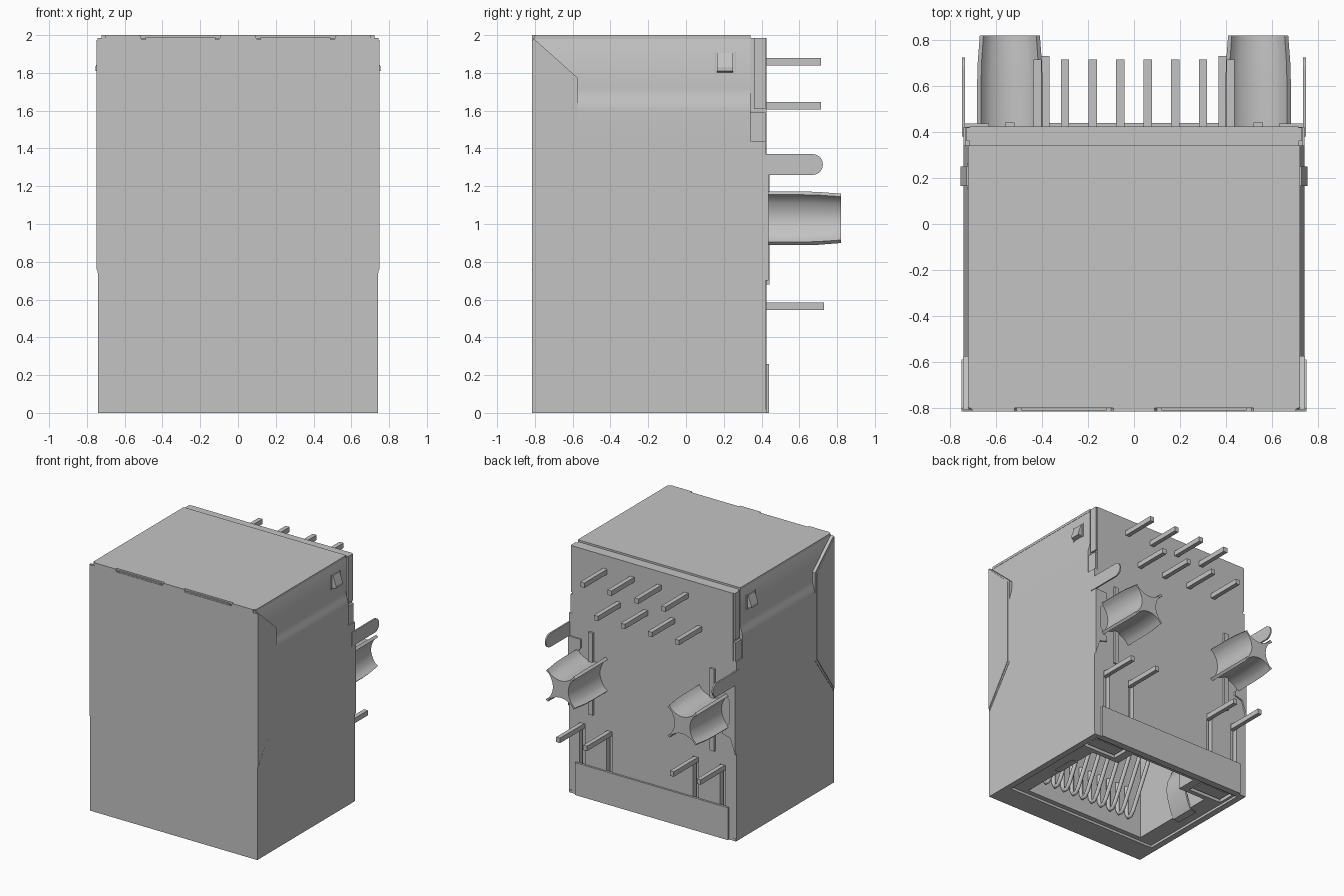
import bpy, bmesh, math

if "Cube" in bpy.data.objects:
    bpy.data.objects.remove(bpy.data.objects["Cube"])

grey = bpy.data.materials.new("metal grey")
grey.diffuse_color = (0.55, 0.55, 0.55, 1)
grey.use_nodes = True
grey.node_tree.nodes["Principled BSDF"].inputs["Base Color"].default_value = grey.diffuse_color


def finish(name, bm):
    bmesh.ops.recalc_face_normals(bm, faces=bm.faces)
    me = bpy.data.meshes.new(name)
    bm.to_mesh(me)
    bm.free()
    me.materials.append(grey)
    ob = bpy.data.objects.new(name, me)
    bpy.context.collection.objects.link(ob)
    return ob


def activate(ob):
    bpy.ops.object.select_all(action='DESELECT')
    ob.select_set(True)
    bpy.context.view_layer.objects.active = ob


def smooth(ob, deg=35):
    activate(ob)
    bpy.ops.object.shade_smooth_by_angle(angle=math.radians(deg))


def place(axis, u, v, w, sx=1):
    """2D point (u, v) at depth w: x -> (y,z), y -> (x,z), z -> (x,y)."""
    p = {'x': (w, u, v), 'y': (u, w, v), 'z': (u, v, w)}[axis]
    return (p[0] * sx, p[1], p[2])


def loft(name, axis, rings, sx=1):
    """Solid through a list of (depth, outline) sections."""
    bm = bmesh.new()
    vs = [[bm.verts.new(place(axis, u, v, w, sx)) for u, v in pts] for w, pts in rings]
    n = len(vs[0])
    for a, b in zip(vs, vs[1:]):
        for i in range(n):
            bm.faces.new((a[i], a[(i + 1) % n], b[(i + 1) % n], b[i]))
    bm.faces.new(vs[0])
    bm.faces.new(vs[-1])
    return finish(name, bm)


def prism(name, axis, pts, a, b, sx=1):
    return loft(name, axis, [(a, pts), (b, pts)], sx)


def box(name, x, y, z, sx=1):
    return prism(name, 'z', [(x[0], y[0]), (x[1], y[0]), (x[1], y[1]), (x[0], y[1])], z[0], z[1], sx)


def cut(ob, cutter):
    m = ob.modifiers.new("cut", 'BOOLEAN')
    m.operation = 'DIFFERENCE'
    m.solver = 'EXACT'
    m.object = cutter
    activate(ob)
    bpy.ops.object.modifier_apply(modifier=m.name)
    bpy.data.objects.remove(cutter)


# Inner housing with plug opening, latch notch, light pockets and pin slots
housing = box("housing", (-.715, .715), (-.79, .425), (.02, 1.985))
cut(housing, prism("mouth_cutter", 'z', [(-.55, -.58), (.55, -.58), (.55, .17), (.3, .17),
                                         (.3, .34), (-.3, .34), (-.3, .17), (-.55, .17)], -.1, 1.25))
for s in (1, -1):
    cut(housing, box("light_cutter", (.37, .67), (.21, .355), (-.1, .10), s))
    for px in (.385, .625):
        cut(housing, box("slot_cutter", (px - .025, px + .025), (.375, .5), (.2, .585), s))

# Front sheet with two notches along the top edge
half = [(.742, 0), (.742, .76), (.75, .76), (.75, 1.975), (.705, 1.975), (.705, 2), (.52, 2),
        (.51, 1.978), (.10, 1.978), (.09, 2)]
prism("front_sheet", 'y', half + [(-x, z) for x, z in reversed(half)], -.815, -.80)

# Top sheet and the tabs seen in the notches
box("top_sheet", (-.722, .722), (-.80, .342), (1.98, 2.0))
for s in (1, -1):
    box("top_tab", (.12, .49), (-.811, -.79), (1.97, 1.988), s)

# Bottom sheet frame around the opening
box("bottom_front", (-.742, .742), (-.81, -.62), (0, .02))
box("bottom_back", (-.742, .742), (.385, .425), (0, .02))
box("back_strip", (-.68, .68), (.42, .44), (0, .26))

# Bend in the side sheet: the upper part is set slightly inwards
bend = [(.742 - .022 * (.5 - .5 * math.cos(math.pi * i / 6)), 1.60 + .02 * i) for i in range(7)]
side = [(.705, 1.44), (.742, 1.44)] + bend + [(.72, 1.985), (.712, 2), (.705, 2)]
tab_end = [(.67 + .055 * math.cos(a), 1.315 + .055 * math.sin(a))
           for a in [math.pi * (i / 10 - .5) for i in range(11)]]

for s in (1, -1):
    box("bottom_side", (.69, .742), (-.62, .385), (0, .02), s)
    # Side sheets
    box("side_lower", (.715, .742), (-.805, .422), (0, 1.44), s)
    smooth(prism("side_upper", 'y', side, -.805, .342, s))
    # Corner post of the housing beside the top pins
    box("corner_post", (.70, .733), (.335, .42), (1.44, 1.59), s)
    box("corner_strip", (.70, .728), (.36, .42), (1.61, 1.985), s)
    # Folded front flap with its step
    prism("front_flap", 'x', [(-.81, .76), (-.59, 1.08), (-.59, 1.77), (-.81, 1.975)], .70, .75, s)
    prism("flap_seam", 'x', [(-.81, .74), (-.575, 1.07), (-.575, 1.775), (-.81, 1.985)], .70, .7445, s)
    # Side catch
    prism("side_catch", 'y', [(.71, 1.80), (.755, 1.81), (.755, 1.83), (.728, 1.905), (.71, 1.905)],
          .165, .25, s)
    for yy in (.15, .257):
        box("catch_rim", (.71, .726), (yy, yy + .008), (1.795, 1.912), s)
    # Ground tab and the flange folded on the back
    prism("ground_tab", 'x', [(.38, 1.37), (.38, 1.26)] + tab_end, .735, .747, s)
    prism("back_flange", 'y', [(.742, .70), (.742, 1.26), (.63, 1.26), (.63, 1.19), (.69, 1.12),
                               (.69, .94), (.63, .87), (.63, .84), (.70, .82)], .415, .437, s)
    # Rib under the locating post
    box("post_rib", (.52, .56), (.42, .442), (.68, 1.34), s)
    # Locating post with four hollow sides
    outline = []
    for k in range(4):
        c, d = math.cos(k * math.pi / 2), math.sin(k * math.pi / 2)
        for i in range(13):
            t = i / 6 - 1
            u, v = -.125 * t, .142 - .068 * math.sqrt(max(0, 1 - t * t)) * (1 - .3 * t * t)
            outline.append((u * c - v * d, u * d + v * c))
    rings = [(y, [(.54 + u * f, 1.03 + v * f) for u, v in outline])
             for y, f in ((.41, 1), (.62, 1), (.70, .985), (.82, .92))]
    smooth(loft("locating_post", 'y', rings, s))
    # Light window and its pins
    box("light_window", (.39, .65), (.23, .335), (.03, .12), s)
    for px in (.385, .625):
        box("light_pin", (px - .017, px + .017), (.37, .73), (.545, .585), s)
        box("light_lead", (px - .012, px + .012), (.372, .40), (.1, .56), s)
    # Curved ground spring inside the opening
    path = [(.60, .004), (.555, .01), (.53, .06), (.50, .16), (.485, .24), (.50, .32), (.545, .42)]
    spring = prism("ground_spring", 'y', path + [(x + .014, z + .004) for x, z in reversed(path)],
                   -.2, .0, s)
    smooth(spring, 50)

# Two staggered rows of signal pins
for z, first in ((1.86, -.30), (1.625, -.42)):
    for i in range(4):
        x = first + .24 * i
        box("signal_pin", (x - .018, x + .018), (.40, .715), (z - .02, z + .02))

# Bent contact wires inside the opening
for i in range(10):
    x = -.405 + .09 * i
    cu = bpy.data.curves.new("contact_wire", 'CURVE')
    cu.dimensions = '3D'
    cu.bevel_depth = .016
    cu.bevel_resolution = 2
    sp = cu.splines.new('POLY')
    pts = [(-.57, .40), (-.57, .17), (-.55, .13), (-.52, .13), (-.49, .17), (-.28, .58), (-.26, .66), (-.28, 1.26)]
    sp.points.add(len(pts) - 1)
    for p, (y, z) in zip(sp.points, pts):
        p.co = (x, y, z, 1)
    cu.materials.append(grey)
    wire = bpy.data.objects.new("contact_wire", cu)
    bpy.context.collection.objects.link(wire)
    activate(wire)
    bpy.ops.object.convert(target='MESH')
    smooth(wire, 50)
